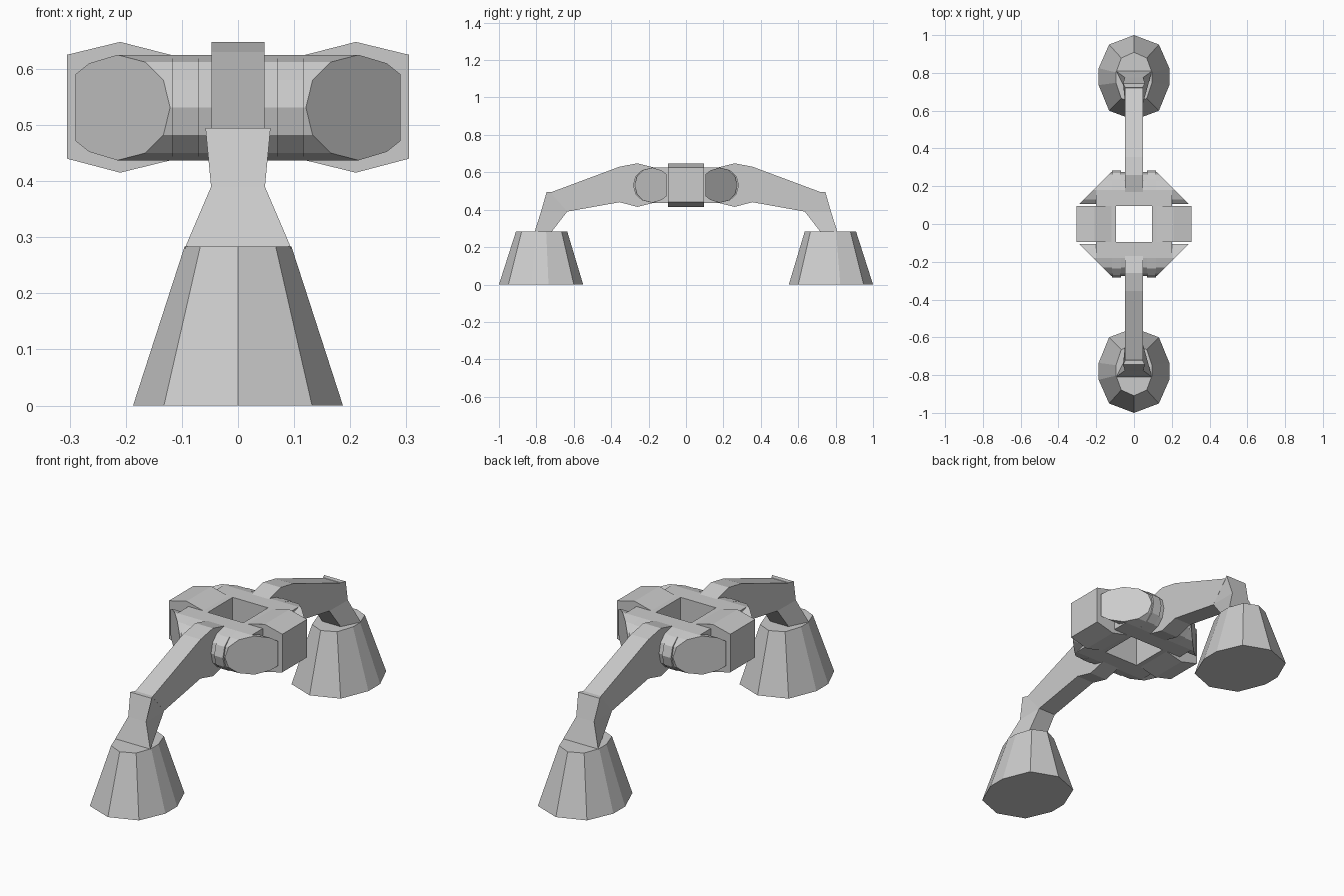
import bpy, bmesh

if "Cube" in bpy.data.objects:
    bpy.data.objects.remove(bpy.data.objects["Cube"])


def loft(name, rings, mirror=(False, True, False)):
    """Skin equal-sized rings of points, cap the ends and mirror the result."""
    bm = bmesh.new()
    vs = [[bm.verts.new(p) for p in ring] for ring in rings]
    n = len(vs[0])
    for a, b in zip(vs, vs[1:]):
        for i in range(n):
            j = (i + 1) % n
            bm.faces.new((a[i], a[j], b[j], b[i]))
    bm.faces.new(vs[0])
    bm.faces.new(vs[-1])
    bmesh.ops.recalc_face_normals(bm, faces=bm.faces)
    me = bpy.data.meshes.new(name)
    bm.to_mesh(me)
    bm.free()
    ob = bpy.data.objects.new(name, me)
    bpy.context.collection.objects.link(ob)
    m = ob.modifiers.new("mirror", 'MIRROR')
    m.use_axis = mirror
    m.use_mirror_merge = False
    return ob


def slab_x(name, prof, x0, x1, mirror=(False, True, False)):
    """Extrude a (y, z) profile along x."""
    return loft(name, [[(x, y, z) for y, z in prof] for x in (x0, x1)], mirror)


# Body tubes: rounded section whose ends are cut at 45 degrees
half = [(0.105, 0.059), (0.13, 0.079), (0.18, 0.094), (0.23, 0.081), (0.262, 0.049)]
ZC = 0.531
tube = [(y, ZC + h) for y, h in half] + [(0.274, ZC)] + [(y, ZC - h) for y, h in half[::-1]]
loft("body_tube", [[(s * (0.395 - y), -y, z) for y, z in tube] for s in (-1, 1)])

# Flat inner frame around the square hole
slab_x("inner_frame", [(0.095, 0.625), (0.18, 0.625), (0.18, 0.437), (0.095, 0.437)], -0.2, 0.2)

# Raised collars near the tube ends
collar = [(0.18 + (y - 0.18) * 1.1, z) for y, z in tube]
slab_x("tube_collar", collar, 0.07, 0.117, (True, True, False))

# Humped side blocks
block = [(0.095, 0.625), (0.12, 0.625), (0.21, 0.648), (0.305, 0.625),
         (0.305, 0.44), (0.21, 0.415), (0.12, 0.437), (0.095, 0.437)]
loft("side_block", [[(x, y, z) for x, z in block] for y in (-0.095, 0.095)], (True, False, False))

# Upper legs reaching forward and back
arm = [(0.17, 0.625), (0.26, 0.648), (0.355, 0.63), (0.725, 0.492),
       (0.635, 0.39), (0.355, 0.44), (0.26, 0.415), (0.17, 0.437)]
slab_x("upper_leg", [(-y, z) for y, z in arm], -0.047, 0.047)

# Flared lower legs: (z, inner y, inner half width, outer y, outer half width)
sections = [(0.495, 0.722, 0.046, 0.745, 0.058),
            (0.39, 0.635, 0.047, 0.775, 0.048),
            (0.28, 0.72, 0.05, 0.81, 0.095)]
loft("lower_leg", [[(-a, -yi, z), (a, -yi, z), (b, -yo, z), (-b, -yo, z)]
                   for z, yi, a, yo, b in sections])

# Tapered ten-sided feet
side = [(0.132, 0.175), (0.187, 0.05), (0.187, -0.04), (0.132, -0.175)]
outline = [(0, 0.225)] + side + [(0, -0.225)] + [(-x, y) for x, y in side[::-1]]
loft("foot", [[(x * sx, -(0.775 + dy + y * sy), z) for x, y in outline]
              for z, sx, sy, dy in ((0, 1, 1, 0), (0.283, 0.51, 0.61, -0.003))])
